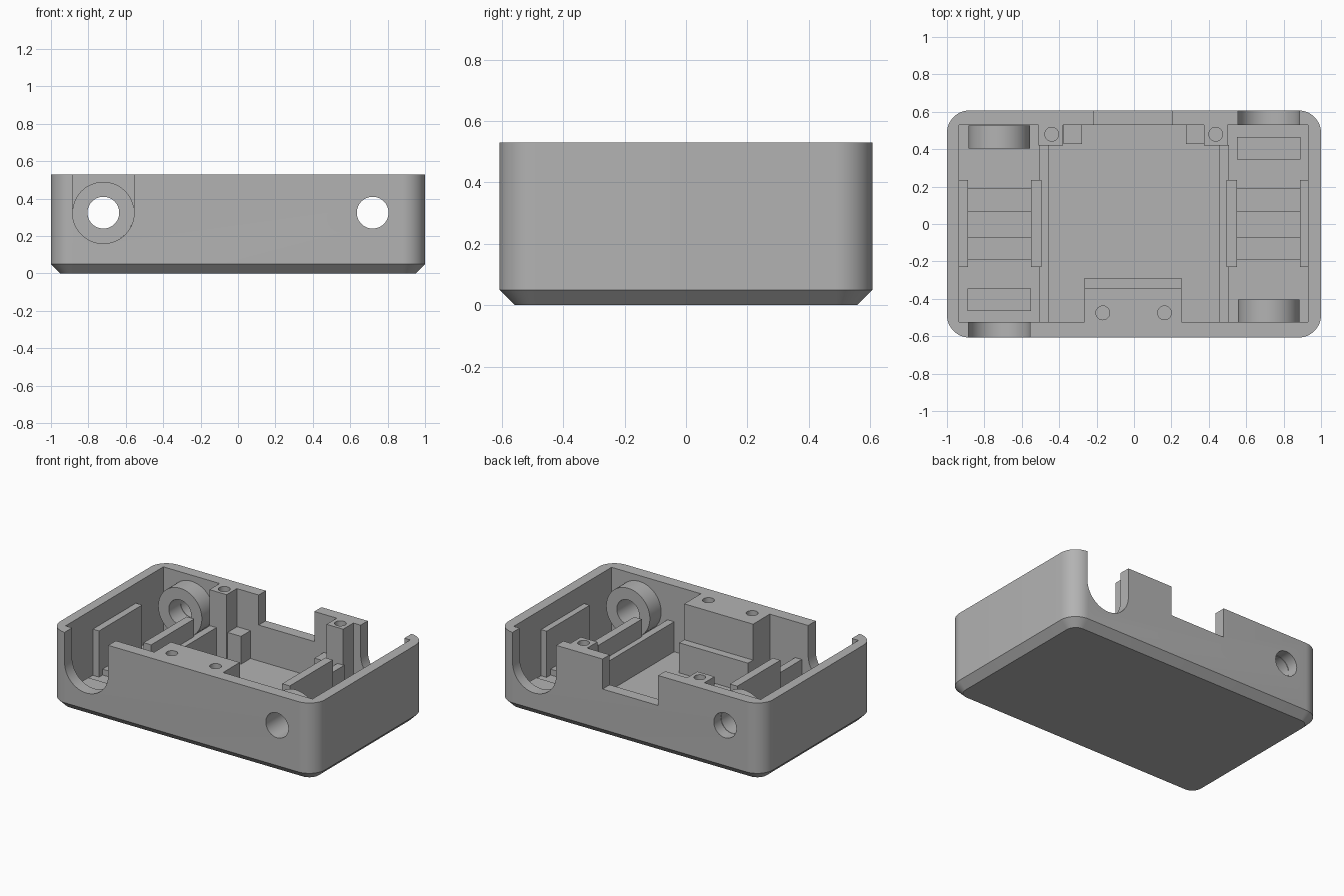
import bpy, bmesh, math
from mathutils import Vector

if "Cube" in bpy.data.objects:
    bpy.data.objects.remove(bpy.data.objects["Cube"], do_unlink=True)

grey = bpy.data.materials.new("plain grey")
grey.use_nodes = True
GREY = (0.45, 0.45, 0.45, 1)
grey.diffuse_color = GREY
grey.node_tree.nodes["Principled BSDF"].inputs["Base Color"].default_value = GREY

HEIGHT, FLOOR = 0.53, 0.08


def prism(name, points, lo, hi, axis="z", chamfer=0.0):
    """Extrude a 2D profile along z, or along y when the profile is (x, z)."""
    bm = bmesh.new()
    place = (lambda a, b, t: Vector((a, b, t))) if axis == "z" else (lambda a, b, t: Vector((a, t, b)))
    rings = [[bm.verts.new(place(a, b, t)) for a, b in points] for t in (lo, hi)]
    n = len(points)
    bm.faces.new(rings[0])
    bm.faces.new(rings[1])
    for i in range(n):
        j = (i + 1) % n
        bm.faces.new((rings[0][i], rings[0][j], rings[1][j], rings[1][i]))
    bmesh.ops.recalc_face_normals(bm, faces=bm.faces[:])
    mesh = bpy.data.meshes.new(name)
    bm.to_mesh(mesh)
    bm.free()
    obj = bpy.data.objects.new(name, mesh)
    bpy.context.collection.objects.link(obj)
    mesh.materials.append(grey)
    return obj


def box(name, x0, x1, y0, y1, z0, z1):
    return prism(name, [(x0, y0), (x1, y0), (x1, y1), (x0, y1)], z0, z1)


def arc(cx, cy, r, start, end, steps):
    return [(cx + r * math.cos(math.radians(start + (end - start) * i / steps)),
             cy + r * math.sin(math.radians(start + (end - start) * i / steps)))
            for i in range(steps + 1)]


def circle(cx, cy, r, steps=48):
    return arc(cx, cy, r, 0, 360, steps)[:-1]


def rounded(hx, hy, r):
    pts = []
    for sx, sy, a in ((1, 1, 0), (-1, 1, 90), (-1, -1, 180), (1, -1, 270)):
        pts += arc(sx * (hx - r), sy * (hy - r), r, a, a + 90, 12)
    return pts


def cut(obj, cutters):
    for c in cutters:
        m = obj.modifiers.new("cut", "BOOLEAN")
        m.operation, m.solver, m.object = "DIFFERENCE", "EXACT", c
    bpy.context.view_layer.update()
    mesh = bpy.data.meshes.new_from_object(
        obj.evaluated_get(bpy.context.evaluated_depsgraph_get()))
    obj.modifiers.clear()
    obj.data = mesh
    for c in cutters:
        bpy.data.objects.remove(c, do_unlink=True)


def smooth(obj):
    bpy.ops.object.select_all(action="DESELECT")
    obj.select_set(True)
    bpy.context.view_layer.objects.active = obj
    bpy.ops.object.shade_smooth_by_angle(angle=math.radians(25))


# Outer tray with a bevelled underside: lower ring is pulled in
shell = prism("case_shell", rounded(1, 0.607, 0.12), 0, HEIGHT)
bm = bmesh.new()
bm.from_mesh(shell.data)
inner = rounded(0.95, 0.557, 0.07)
bm.verts.ensure_lookup_table()
base = [f for f in bm.faces if f.normal.z < -0.9]
wall_top = bmesh.ops.inset_region(bm, faces=base, thickness=0.05, use_even_offset=True)
bm.verts.ensure_lookup_table()
centre = set(base[0].verts)
for v in bm.verts:
    if v.co.z < 0.01 and v not in centre:
        v.co.z = 0.05
for v, p in zip(sorted(centre, key=lambda v: math.atan2(v.co.y, v.co.x)),
                sorted(inner, key=lambda p: math.atan2(p[1], p[0]))):
    v.co.x, v.co.y = p
bm.to_mesh(shell.data)
bm.free()

# Cavity outline, leaving the screw posts and the front screw block standing
cavity = [(-0.935, -0.525), (-0.265, -0.525), (-0.265, -0.345), (0.255, -0.345),
          (0.255, -0.525), (0.93, -0.525), (0.93, 0.53), (0.5, 0.53), (0.5, 0.42),
          (0.375, 0.42), (0.375, 0.53), (-0.38, 0.53), (-0.38, 0.42), (-0.51, 0.42),
          (-0.51, 0.53), (-0.935, 0.53)]
cutters = [prism("cavity_cutter", cavity, FLOOR, 0.7)]
cutters.append(box("rear_slot_cutter", -0.215, 0.205, 0.5, 0.7, 0.325, 0.7))
for x, y in ((-0.44, 0.48), (0.437, 0.48), (-0.167, -0.475), (0.163, -0.475)):
    cutters.append(prism("screw_hole_cutter", circle(x, y, 0.037, 24), 0.25, 0.7))

# Each bay has an open cradle at one end and a shaft hole at the other
AXLE_X, AXLE_Z = 0.72, 0.325
for s in (-1, 1):
    cradle = arc(s * AXLE_X, AXLE_Z, 0.165, 180, 360, 32)
    cradle += [(s * AXLE_X + 0.165, 0.7), (s * AXLE_X - 0.165, 0.7)]
    cutters.append(prism("cradle_cutter", cradle, *sorted((s * 0.5, s * 0.7)), axis="y"))
    bore = circle(s * AXLE_X, AXLE_Z, 0.085)
    cutters.append(prism("bore_cutter", bore, *sorted((-s * 0.5, -s * 0.7)), axis="y"))
cut(shell, cutters)
smooth(shell)

for s, side in ((-1, "right"), (1, "left")):
    # Shaft collar
    collar = prism(side + "_shaft_collar", circle(s * AXLE_X, AXLE_Z, 0.165),
                   *sorted((-s * 0.403, -s * 0.527)), axis="y")
    cut(collar, [prism("bore_cutter", circle(s * AXLE_X, AXLE_Z, 0.085), -0.8, 0.8, axis="y")])
    smooth(collar)

    def part(name, x0, x1, y0, y1, top):
        xs, ys = sorted((s * x0, s * x1)), sorted((y0, y1))
        box(side + "_" + name, *xs, *ys, FLOOR - 0.01, top)

    # Bay divider, holding plates, floor ribs and end pad
    part("bay_divider", 0.457, 0.507, -0.527, 0.422, 0.285)
    part("inner_plate", 0.495, 0.552, -0.23, 0.235, 0.405)
    part("outer_plate", 0.888, 0.936, -0.23, 0.235, 0.395)
    for i, (y0, y1) in enumerate(((0.065, 0.192), (-0.192, -0.07))):
        part("floor_rib_%d" % i, 0.55, 0.89, y0, y1, 0.12)
    part("end_pad", 0.55, 0.89, s * 0.345, s * 0.465, 0.12)
    # Low ledge beside the rear screw post
    part("rear_ledge", 0.277, 0.378, 0.428, 0.532, 0.27)

# Low ledge behind the front screw block
box("front_ledge", -0.265, 0.255, -0.347, -0.29, FLOOR - 0.01, 0.285)
